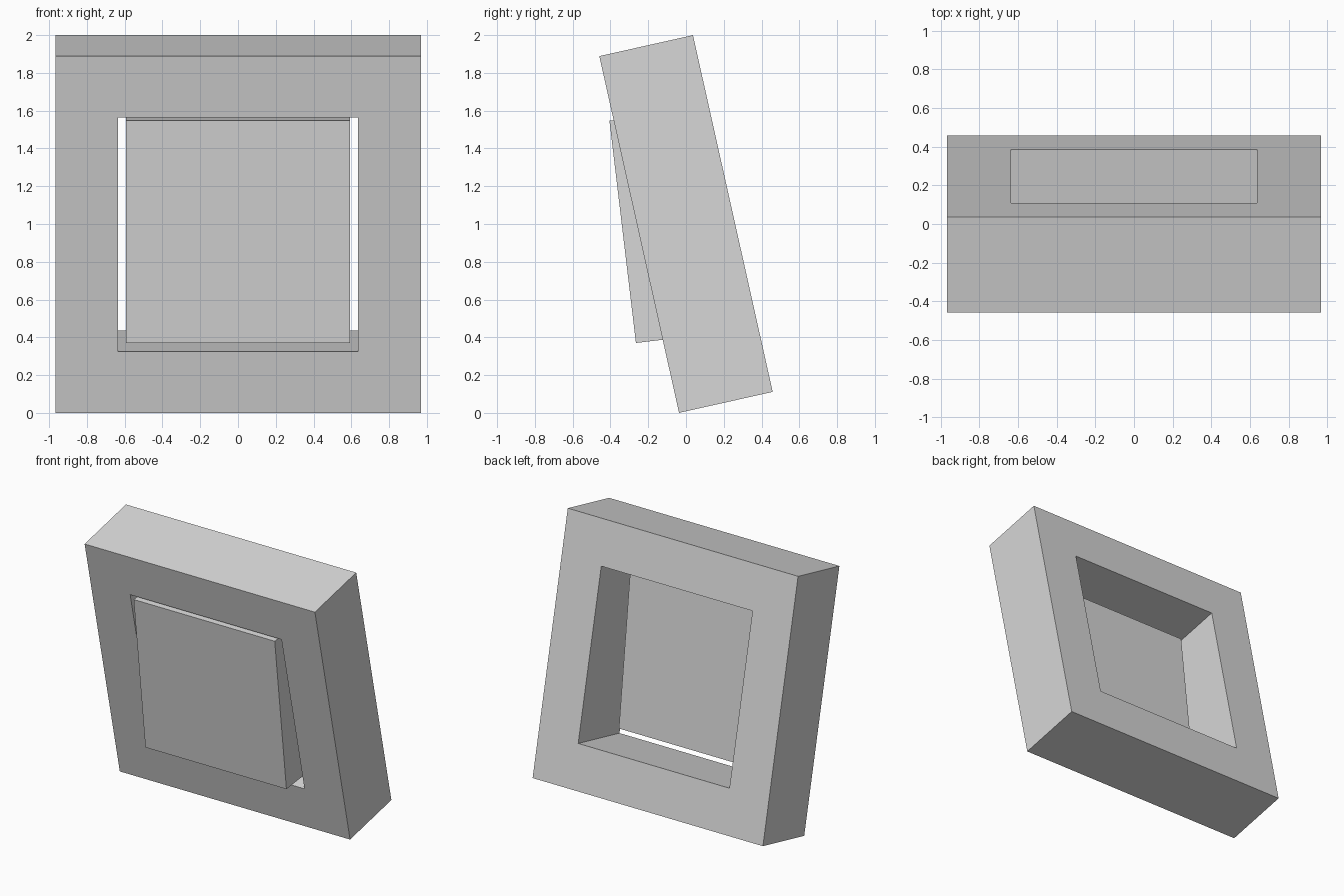
import bpy, bmesh, math

cube = bpy.data.objects.get("Cube")
if cube:
    bpy.data.objects.remove(cube, do_unlink=True)

# Single grey material
grey = bpy.data.materials.new("light_grey")
grey.use_nodes = True
colour = (0.68, 0.68, 0.68, 1.0)
grey.diffuse_color = colour
grey.node_tree.nodes["Principled BSDF"].inputs["Base Color"].default_value = colour


def square_loop(bm, w, h, y):
    """Four corner vertices of an upright rectangle at depth y."""
    return [bm.verts.new((x, y, z)) for x, z in ((-w, -h), (w, -h), (w, h), (-w, h))]


def bridge(bm, loop_a, loop_b):
    """Join two four-cornered loops with a band of quads."""
    for i in range(4):
        j = (i + 1) % 4
        bm.faces.new((loop_a[i], loop_a[j], loop_b[j], loop_b[i]))


def add_slab(name, width, height, depth, location, tilt, border=0.0):
    """Upright slab tilted about x, with an optional through-opening."""
    bm = bmesh.new()
    w, h, d = width / 2, height / 2, depth / 2
    front, back = square_loop(bm, w, h, -d), square_loop(bm, w, h, d)
    bridge(bm, front, back)
    if border:
        inner_front = square_loop(bm, w - border, h - border, -d)
        inner_back = square_loop(bm, w - border, h - border, d)
        bridge(bm, front, inner_front)
        bridge(bm, inner_front, inner_back)
        bridge(bm, inner_back, back)
    else:
        bm.faces.new(front)
        bm.faces.new(back)
    bmesh.ops.recalc_face_normals(bm, faces=bm.faces[:])
    mesh = bpy.data.meshes.new(name)
    bm.to_mesh(mesh)
    bm.free()
    mesh.materials.append(grey)
    obj = bpy.data.objects.new(name, mesh)
    obj.location = location
    obj.rotation_euler.x = math.radians(tilt)
    bpy.context.collection.objects.link(obj)


# Thick square surround leaning forwards
add_slab("frame", 1.935, 1.935, 0.508, (0, 0, 1), 12.6, border=0.332)

# Panel set in the opening, leaning less so its foot swings out in front
add_slab("panel", 1.185, 1.185, 0.226, (0, -0.223, 0.972), 6.8)
